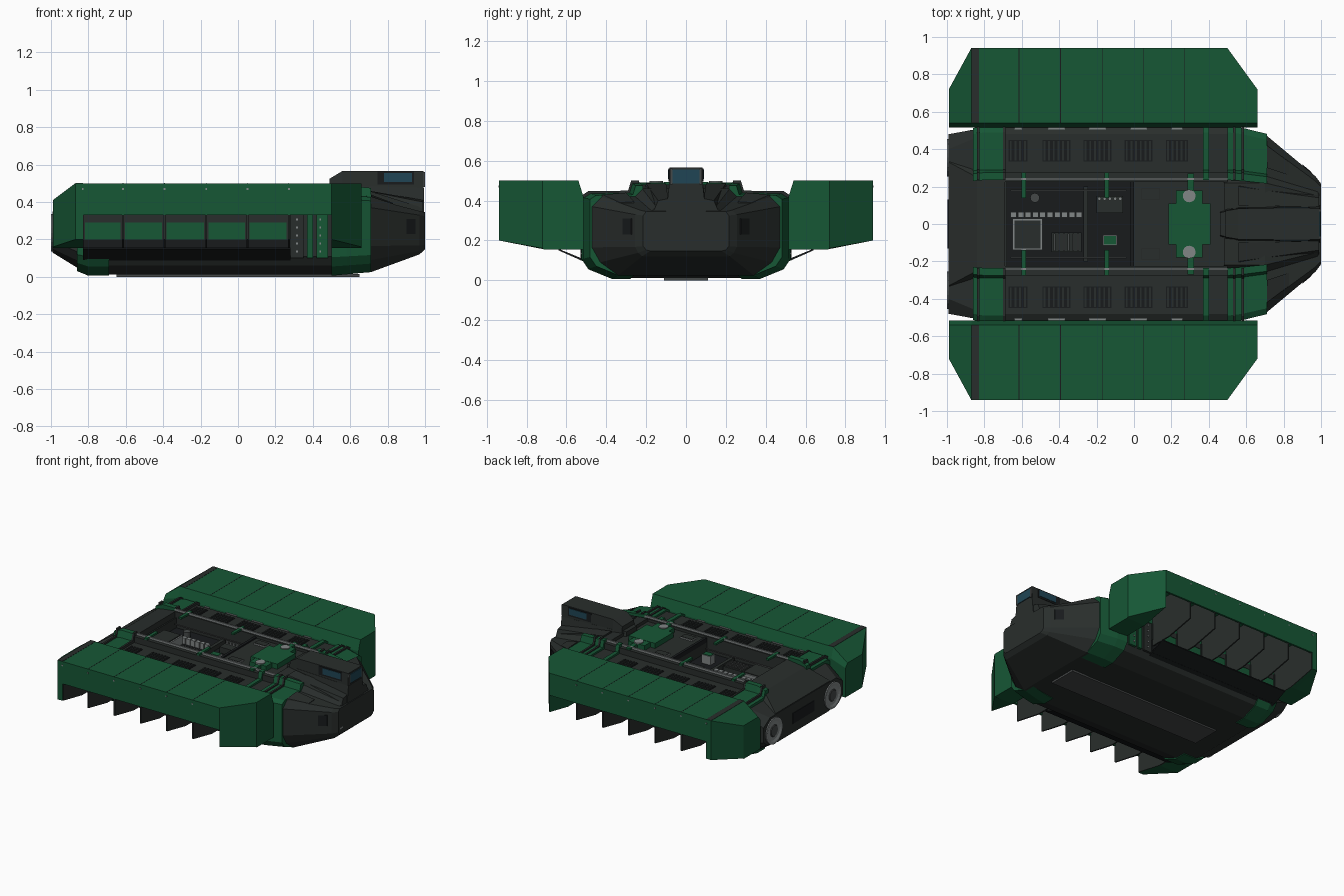
import bpy, bmesh, math

if "Cube" in bpy.data.objects:
    bpy.data.objects.remove(bpy.data.objects["Cube"])

def mat(name, c):
    m = bpy.data.materials.new(name)
    m.diffuse_color = (*c, 1)
    m.use_nodes = True
    m.node_tree.nodes["Principled BSDF"].inputs["Base Color"].default_value = m.diffuse_color
    return m

GREEN = mat("green_paint", (.008, .095, .036))
DARK = mat("dark_hull", (.022, .027, .025))
BLACK = mat("black_metal", (.009, .011, .012))
GREY = mat("grey_metal", (.22, .24, .24))
PLATE = mat("keel_grey", (.06, .066, .066))
BLUE = mat("window_glass", (.014, .06, .09))

def finish(name, bm, m):
    bmesh.ops.recalc_face_normals(bm, faces=bm.faces)
    me = bpy.data.meshes.new(name)
    bm.to_mesh(me)
    bm.free()
    me.materials.append(m)
    o = bpy.data.objects.new(name, me)
    bpy.context.collection.objects.link(o)
    return o

def loft(name, sections, m):
    """sections: (x, [(y, z), ...]) closed polygons joined along x, ends capped"""
    bm = bmesh.new()
    rings = [[bm.verts.new((x, y, z)) for y, z in p] for x, p in sections]
    n = len(rings[0])
    for a, b in zip(rings, rings[1:]):
        for i in range(n):
            j = (i + 1) % n
            bm.faces.new((a[i], a[j], b[j], b[i]))
    bm.faces.new(rings[0])
    bm.faces.new(rings[-1])
    return finish(name, bm, m)

def box(name, x, y, z, m):
    return loft(name, [(v, [(y[0], z[0]), (y[1], z[0]), (y[1], z[1]), (y[0], z[1])]) for v in x], m)

def sym(half):
    return half + [(-y, z) for y, z in reversed(half)]

def flip(pts, s):
    return [(s * y, z) for y, z in pts]

def circle(y, z, r, n=24):
    return [(y + r * math.cos(i * math.tau / n), z + r * math.sin(i * math.tau / n)) for i in range(n)]

def sbox(name, x, y, z, m, s):
    return box(name, x, sorted((s * y[0], s * y[1])), z, m)

def disc(name, x, y, z, r, h, m):
    bm = bmesh.new()
    bmesh.ops.create_cone(bm, cap_ends=True, segments=20, radius1=r, radius2=r, depth=h)
    bmesh.ops.translate(bm, vec=(x, y, z), verts=bm.verts)
    return finish(name, bm, m)

# main hull with a trench cut into the deck
mid = [(.36, .012), (.48, .06), (.515, .11), (.515, .41), (.48, .43)]
hull = loft("main_hull", [
    (-.992, sym([(.30, .13), (.43, .15), (.48, .19), (.48, .30), (.40, .35)])),
    (-.8, sym(mid)), (.5, sym(mid)),
    (.71, sym([(.34, .025), (.43, .09), (.472, .165), (.472, .37), (.42, .42)])),
    (.97, sym([(.22, .12), (.24, .138), (.255, .168), (.255, .33), (.23, .352)])),
    (1.0, sym([(.18, .147), (.20, .153), (.215, .17), (.215, .325), (.20, .345)]))], DARK)
cut = box("trench_cutter", (-.68, -.02), (-.225, .225), (.35, .6), BLACK)
cut.hide_render = True
mod = hull.modifiers.new("trench", "BOOLEAN")
mod.operation, mod.solver, mod.object = "DIFFERENCE", "EXACT", cut
bpy.context.view_layer.objects.active = hull
bpy.ops.object.modifier_apply(modifier="trench")
bpy.data.objects.remove(cut)
box("keel_plate", (-.65, .65), (-.11, .11), (0, .015), PLATE)
box("trench_floor", (-.68, -.02), (-.225, .225), (.345, .354), BLACK)

# rear deck slope, front deck and hatches
loft("rear_deck", [(-.99, sym([(.36, .32), (.33, .355)])), (-.84, sym([(.28, .42), (.25, .455)])),
                   (-.69, sym([(.28, .42), (.24, .475)]))], DARK)
box("rear_panel", (-.996, -.98), (-.13, .13), (.2, .28), BLACK)
box("front_deck", (-.0, .5), (-.225, .225), (.42, .455), DARK)
box("deck_bulkhead", (-.02, .0), (-.225, .225), (.36, .465), BLACK)
for s in (1, -1):
    sbox("deck_hatch", (.04, .14), (.13, .19), (.455, .465), GREY, s)
    sbox("deck_hatch_lid", (.044, .136), (.134, .186), (.46, .468), DARK, s)
    disc("clamp_cap", .295, s * .15, .492, .034, .012, GREY)
    sbox("clamp_arm", (.285, .32), (.17, .27), (.465, .488), GREEN, s)
box("clamp_long", (.185, .41), (-.11, .11), (.455, .494), GREEN)
box("clamp_wide", (.225, .365), (-.18, .18), (.455, .492), GREEN)

# machinery in the trench
box("machine_box", (-.65, -.49), (-.14, .03), (.35, .42), GREY)
box("machine_lid", (-.64, -.50), (-.13, .02), (.42, .427), DARK)
for i in range(10):
    box("valve_block", (-.66 + i * .039, -.628 + i * .039), (.035, .065), (.35, .40), GREY)
box("cooler_base", (-.44, -.28), (-.15, -.045), (.35, .385), DARK)
for i in range(6):
    box("cooler_fin", (-.43 + i * .025, -.42 + i * .025), (-.145, -.05), (.35, .40), PLATE)
box("pump_block", (-.2, -.06), (.06, .15), (.35, .40), DARK)
for i in range(5):
    disc("pump_cap", -.185 + i * .028, .135, .405, .009, .02, GREY)
box("control_box", (-.165, -.09), (-.115, -.06), (.35, .42), GREY)
box("control_screen", (-.16, -.095), (-.11, -.065), (.42, .424), GREEN)
disc("round_port", -.53, .14, .375, .025, .05, PLATE)
for y in (-.18, .18):
    box("trench_pipe", (-.66, -.04), (y - .004, y + .004), (.40, .408), PLATE)
box("trench_divider", (-.27, -.245), (-.2, .2), (.35, .39), DARK)

# frame profiles wrapping the hull
frame = [(.28, .006), (.37, .006), (.49, .055), (.524, .105), (.524, .42), (.49, .442), (.29, .445),
         (.275, .495), (.235, .495), (.235, .42), (.44, .42), (.49, .39), (.49, .12), (.36, .03), (.28, .03)]
def shrink(k, dz):
    return [(y * k, z * (1 - 2 * dz) + .5 * dz) for y, z in frame]
top_frame = frame[4:12]
F = [(.94, .2), (.94, .5), (.54, .5), (.515, .42), (.515, .155), (.71, .155)]
E = [(.72, .16), (.72, .5), (.54, .5), (.515, .42), (.515, .155), (.715, .155)]
ER = [(.72, .16), (.72, .41), (.54, .41), (.515, .38), (.515, .155), (.715, .155)]
shell = [(.94, .33), (.94, .5), (.54, .5), (.515, .42), (.515, .33),
         (.53, .33), (.53, .42), (.55, .485), (.925, .485), (.925, .33)]
rib = [(.935, .49), (.935, .2), (.71, .155), (.52, .155), (.52, .42), (.545, .49)]
ribs_x = (-.83, -.615, -.393, -.17, .05, .272)

for s in (1, -1):
    # green hull frames
    loft("rear_frame", [(-.86, flip(shrink(.98, .05), s)), (-.80, flip(frame, s)), (-.69, flip(frame, s))], GREEN)
    loft("front_top_frame", [(.37, flip(top_frame, s)), (.40, flip(top_frame, s))], GREEN)
    loft("front_frame", [(.5, flip(frame, s)), (.58, flip(shrink(.98, .015), s)),
                         (.71, flip(shrink(.92, .04), s))], GREEN)
    for x in (-.84, -.70, .53, .575):
        strap = flip([(y * 1.002, z + .005) for y, z in top_frame], s)
        loft("frame_strap", [(x, strap), (x + .014, strap)], DARK)
    loft("bow_shoulder", [(.71, flip([(.30, .38), (.43, .38), (.42, .43), (.30, .44)], s)),
                          (.83, flip([(.26, .36), (.34, .36), (.33, .39), (.26, .395)], s))], DARK)
    # deck ridge, rail and arms
    sbox("trench_wall", (-.69, .5), (.225, .275), (.42, .475), DARK, s)
    sbox("deck_rail", (-.7, .52), (.234, .246), (.475, .49), GREY, s)
    for x in (-.59, -.145):
        sbox("hold_arm", (x - .012, x + .012), (.14, .275), (.475, .49), GREEN, s)
    # shoulder grilles
    for x0, x1 in ((-.67, -.57), (-.49, -.34), (-.27, -.12), (-.05, .10), (.17, .29)):
        sbox("grille_base", (x0, x1), (.335, .45), (.425, .433), BLACK, s)
        n = round((x1 - x0) / .025)
        for i in range(n):
            a = x0 + (i + .25) * (x1 - x0) / n
            sbox("grille_slat", (a, a + .01), (.34, .445), (.43, .438), DARK, s)
        sbox("shoulder_hinge", (x0 + .03, x1 - .03), (.505, .52), (.395, .42), GREY, s)

    # side pod: shell, end caps, ribs
    loft("pod_shell", [(-.83, flip(shell, s)), (.5, flip(shell, s))], GREEN)
    loft("pod_front_cap", [(.5, flip(F, s)), (.66, flip(E, s))], GREEN)
    loft("pod_rear_cap", [(-.87, flip(F, s)), (-.99, flip(ER, s))], GREEN)
    loft("pod_rear_block", [(-.87, flip(F, s)), (-.83, flip(F, s))], GREEN)
    sbox("pod_rear_band", (-.87, -.83), (.54, .939), (.49, .5015), DARK, s)
    for x in ribs_x:
        loft("pod_rib", [(x - .005, flip(rib, s)), (x + .005, flip(rib, s))], DARK)
        sbox("rib_post", (x - .012, x + .012), (.515, .537), (.2, .33), DARK, s)
        sbox("pod_seam", (x - .002, x + .002), (.54, .939), (.49, .5008), BLACK, s)
        sbox("pod_bolt", (x - .005, x + .005), (.938, .942), (.465, .475), GREY, s)
    # bay inner wall, loading ramp and service panel
    sbox("bay_wall", (-.83, .28), (.505, .529), (.2, .29), GREEN, s)
    sbox("bay_upper_strip", (-.83, .28), (.505, .532), (.29, .33), DARK, s)
    sbox("bay_lower_strip", (-.83, .28), (.505, .529), (.1, .2), BLACK, s)
    ramp = [(.5, .088), (.64, .15), (.64, .158), (.5, .1)]
    loft("bay_ramp", [(-.83, flip(ramp, s)), (.28, flip(ramp, s))], BLACK)
    sbox("service_panel", (.28, .35), (.505, .525), (.1, .34), DARK, s)
    sbox("service_strut", (.37, .40), (.505, .527), (.1, .34), GREEN, s)
    sbox("service_door", (.42, .48), (.505, .525), (.1, .34), GREEN, s)
    for i in range(5):
        sbox("panel_stud", (.435, .445), (.525, .53), (.13 + i * .043, .14 + i * .043), GREY, s)
        sbox("panel_stud", (.31, .32), (.525, .53), (.13 + i * .043, .14 + i * .043), GREY, s)

    # engines
    loft("engine_nozzle", [(x, circle(s * .355, .235, r)) for x, r in
         ((-.95, .1), (-1, .1), (-1, .085), (-.994, .07))], GREY)
    loft("engine_core", [(x, circle(s * .355, .235, r)) for x, r in ((-.985, .055), (-.999, .04))], PLATE)
    # bow details
    sbox("head_light", (.985, 1), (.16, .195), (.183, .195), GREY, s)
    loft("bow_side_hatch", [(.90, flip([(.25, .23), (.319, .23), (.319, .31), (.25, .31)], s)),
                            (.95, flip([(.22, .23), (.277, .23), (.277, .31), (.22, .31)], s))], BLACK)
    loft("hood_fin", [(.56, flip([(.10, .42), (.22, .42), (.20, .485), (.10, .485)], s)),
                      (.99, flip([(.09, .33), (.17, .33), (.14, .40), (.09, .41)], s))], DARK)

# hood and bridge
loft("hood", [(.48, sym([(.28, .41), (.22, .48)])), (.7, sym([(.29, .39), (.22, .46)])),
              (.985, sym([(.2, .32), (.15, .37)]))], DARK)
loft("bridge_neck", [(.46, sym([(.07, .42), (.06, .49)])), (.56, sym([(.10, .40), (.085, .49)])),
                     (.995, sym([(.10, .34), (.085, .475)]))], DARK)
loft("bridge", [(.49, sym([(.08, .46), (.07, .525)])), (.56, sym([(.085, .46), (.082, .567)])),
                (.992, sym([(.085, .46), (.082, .567)]))], DARK)
box("bridge_window_front", (.99, .998), (-.068, .068), (.487, .555), BLUE)
for s in (1, -1):
    sbox("bridge_window_frame", (.745, .94), (.07, .087), (.495, .562), BLACK, s)
    sbox("bridge_window_side", (.78, .93), (.07, .09), (.508, .555), BLUE, s)
    sbox("front_window_edge", (.985, 1), (.068, .08), (.48, .56), PLATE, s)
